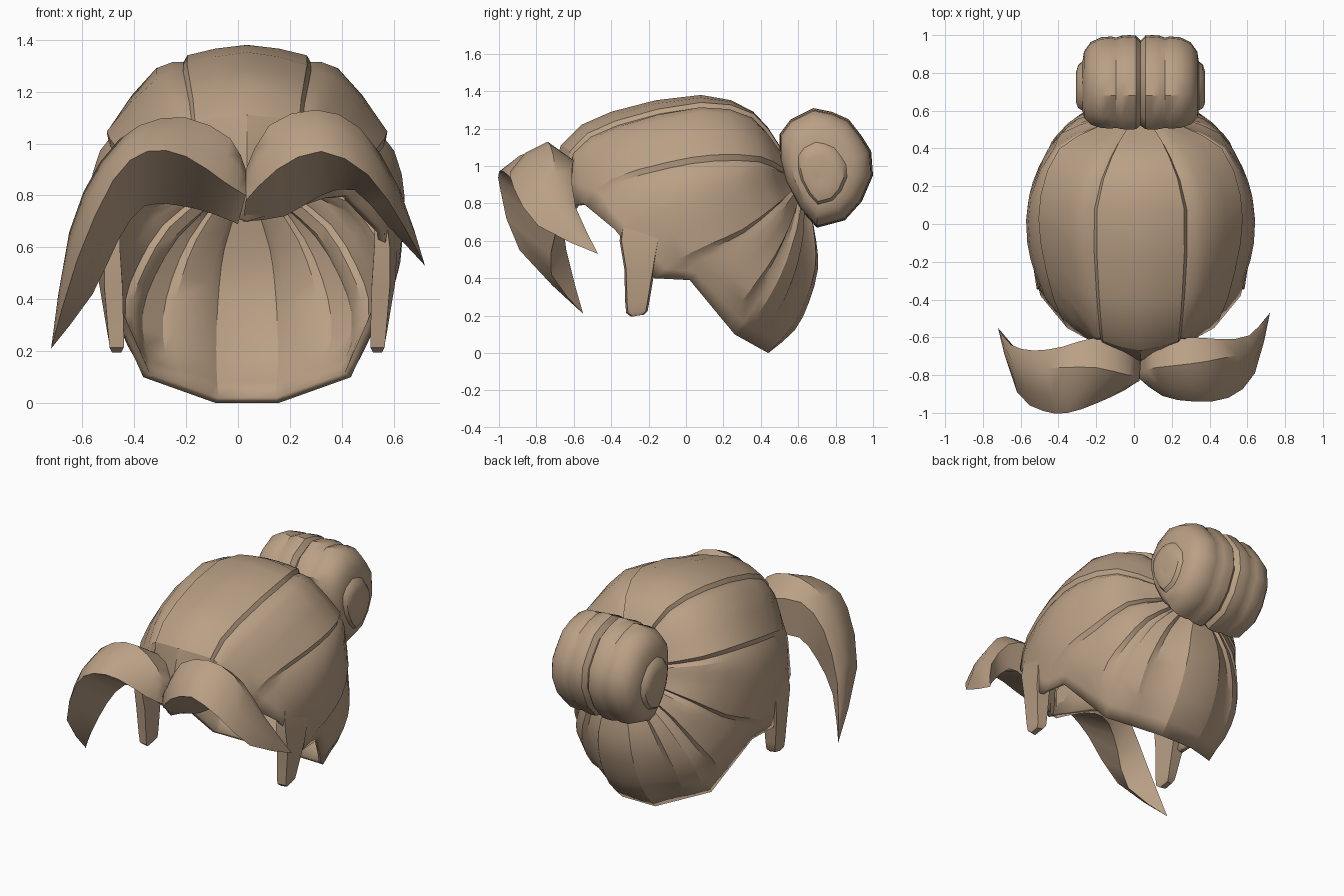
import bpy, bmesh, math
from mathutils import Vector as V

if "Cube" in bpy.data.objects:
    bpy.data.objects.remove(bpy.data.objects["Cube"])

CX = 0.035                       # hair is centred slightly off the fringe
hair = bpy.data.materials.new("light_brown_hair")
hair.diffuse_color = (0.49, 0.35, 0.235, 1)
hair.use_nodes = True
hair.node_tree.nodes["Principled BSDF"].inputs["Base Color"].default_value = hair.diffuse_color


def finish(name, verts, faces, angle=30):
    me = bpy.data.meshes.new(name)
    me.from_pydata([tuple(v) for v in verts], [], faces)
    bm = bmesh.new()
    bm.from_mesh(me)
    bmesh.ops.remove_doubles(bm, verts=bm.verts, dist=0.0005)
    bmesh.ops.recalc_face_normals(bm, faces=bm.faces)
    bm.to_mesh(me)
    bm.free()
    me.materials.append(hair)
    ob = bpy.data.objects.new(name, me)
    bpy.context.collection.objects.link(ob)
    bpy.ops.object.select_all(action='DESELECT')
    ob.select_set(True)
    bpy.context.view_layer.objects.active = ob
    bpy.ops.object.shade_smooth_by_angle(angle=math.radians(angle))
    return ob


def loft(name, rings, caps=True, angle=30):
    """Skin a list of closed rings that have equal point counts."""
    n = len(rings[0])
    verts = [p for r in rings for p in r]
    faces = [(i * n + j, i * n + (j + 1) % n, (i + 1) * n + (j + 1) % n, (i + 1) * n + j)
             for i in range(len(rings) - 1) for j in range(n)]
    if caps:
        faces += [tuple(range(n)), tuple(range(len(verts) - n, len(verts)))]
    return finish(name, verts, faces, angle)


def spline(p0, p1, p2, p3, t):
    return 0.5 * (2 * p1 + (p2 - p0) * t + (2 * p0 - 5 * p1 + 4 * p2 - p3) * t * t
                  + (3 * p1 - p0 - 3 * p2 + p3) * t ** 3)


# --- Cap: strands run from the bun to the hairline, top centre round to nape
STRANDS = [
    [(0, .36, 1.29), (0, .08, 1.38), (0, -.4, 1.29), (0, -.67, 1.11), (0, -.75, .70)],
    [(.15, .36, 1.28), (.23, .08, 1.34), (.22, -.38, 1.24), (.20, -.62, 1.08), (.21, -.62, .76)],
    [(.24, .36, 1.24), (.35, .08, 1.29), (.33, -.35, 1.18), (.27, -.59, 1.03), (.30, -.60, .79)],
    [(.43, .40, 1.05), (.53, .15, 1.06), (.53, -.1, 1.02), (.46, -.40, .93), (.39, -.55, .80)],
    [(.45, .42, .90), (.59, .15, .83), (.60, -.1, .77), (.56, -.26, .70), (.53, -.38, .66)],
    [(.42, .48, .79), (.54, .30, .66), (.59, .12, .58), (.58, -.04, .50), (.55, -.17, .40)],
    [(.40, .50, .75), (.50, .36, .61), (.55, .20, .51), (.55, .10, .46), (.53, .02, .39)],
    [(.30, .58, .66), (.40, .52, .50), (.45, .45, .36), (.44, .36, .22), (.40, .26, .10)],
    [(.10, .69, .60), (.12, .69, .45), (.13, .64, .28), (.13, .56, .13), (.12, .44, .00)],
]
POLE, MID = V((0, .64, .93)), V((0, .05, .72))


def strand(j):
    j %= 17
    s = 1 if j <= 8 else -1
    pts = [V((s * x, y, z)) for x, y, z in STRANDS[j if j <= 8 else 17 - j]]
    return [POLE.lerp(pts[0], .5)] + pts


# lock edges and the grooves between them: (position, depth)
half = [(.5, 0), (1, 0), (1.15, .035), (1.5, .022), (2, 0), (2.5, 0), (3, 0), (3.1, .035),
        (3.3, .01), (3.65, 0), (4, 0), (4.5, 0), (5, 0), (5.25, .035), (5.7, .02), (6, 0),
        (6.4, 0), (6.75, 0), (6.87, .035), (7, .03), (7.1, 0), (7.4, 0), (7.5, .035),
        (7.85, .03), (8, 0)]
columns = [(0, 0)] + half + [(8.5, .01)] + [(17 - u, d) for u, d in reversed(half)]
lines = []
for u, d in columns:
    j = int(u)
    a, b, c, e = (strand(j + k) for k in (-1, 0, 1, 2))
    key = [spline(*q, u - j) for q in zip(a, b, c, e)]
    key[-1] = b[-1].lerp(c[-1], u - j)                # straight-cut hairline
    key = [2 * key[0] - key[1]] + key + [2 * key[-1] - key[-2]]
    line = [spline(*key[i:i + 4], t) for i in range(5) for t in (0, .5)] + [key[-2]]
    lines.append([MID + (p - MID) * (1 - d * (1 - (i / 10) ** 4)) + V((CX, 0, 0))
                  for i, p in enumerate(line)])       # grooves fade out at the hairline
rings = [[POLE + V((CX, 0, 0))] * len(lines)] + [list(r) for r in zip(*lines)]
cap = loft("hair_cap", rings, caps=False, angle=28)
mod = cap.modifiers.new("thickness", 'SOLIDIFY')
mod.thickness = 0.03
mod.offset = -1

# --- Sideburns: tapered locks in front of the ears
for side, label in ((1, "right"), (-1, "left")):
    secs = [(.72, -.34, -.12, .49, .535, .57), (.60, -.355, -.14, .49, .55, .58),
            (.45, -.33, -.165, .48, .55, .57), (.27, -.325, -.195, .475, .535, .54),
            (.215, -.32, -.205, .475, .53, .53), (.195, -.295, -.225, .485, .52, .52)]
    loft("sideburn_" + label, [[V((CX + side * x, y, z + dz)) for x, y, dz in
         ((xi, y0, 0), (xf, y0 + .01, 0), (xb, y1 - .01, .01), (xi, y1, .01))]
         for z, y0, y1, xi, xf, xb in secs], angle=35)

# --- Bun: a grooved roll across the back, with a curled knob at each end
prof = [(0, .90), (.025, .99), (.06, 1.0), (.10, .99), (.13, .955), (.155, .975), (.21, .96),
        (.265, .87), (.30, .70), (.308, .52), (.33, .46), (.342, .32), (.335, .05)]
prof = [(-x, r) for x, r in reversed(prof[1:])] + prof
outline = [(.50, 1.17), (.56, 1.25), (.68, 1.31), (.78, 1.29), (.87, 1.25), (.94, 1.16),
           (.99, 1.08), (1.0, .95), (.94, .81), (.85, .71), (.70, .67), (.61, .77),
           (.53, .92), (.50, 1.04)]
hub, knob = V((0, .75, .99)), V((0, .71, .93))
loft("bun", [[hub.lerp(knob, 1 - r) + (V((0, y, z)) - hub) * r + V((CX + x, 0, 0))
              for y, z in outline] for x, r in prof], angle=35)

# --- Fringe: two swept locks, rails are crest, front, bottom and back edges
RIGHT = [
    [(.03, -.78, .90), (.12, -.76, 1.07), (.30, -.74, 1.13), (.47, -.71, 1.06), (.62, -.66, .83)],
    [(.03, -.82, .78), (.15, -.91, .90), (.32, -.94, .97), (.50, -.92, .88), (.64, -.79, .68)],
    [(.02, -.72, .70), (.18, -.66, .72), (.32, -.62, .80), (.45, -.62, .82), (.58, -.62, .68)],
    [(.04, -.68, .85), (.13, -.63, 1.0), (.30, -.60, 1.03), (.46, -.61, .98), (.61, -.59, .78)],
]
LEFT = [
    [(.03, -.80, .90), (-.03, -.80, 1.02), (-.20, -.76, 1.10), (-.38, -.76, 1.07),
     (-.53, -.76, .93), (-.65, -.72, .66)],
    [(.03, -.82, .80), (-.05, -.88, .85), (-.20, -.95, .95), (-.35, -1.0, .97),
     (-.48, -.99, .86), (-.62, -.89, .55)],
    [(.00, -.72, .69), (-.10, -.66, .73), (-.22, -.62, .76), (-.36, -.66, .76),
     (-.46, -.70, .63), (-.56, -.72, .42)],
    [(.03, -.68, .85), (-.05, -.64, .98), (-.20, -.60, 1.0), (-.38, -.65, 1.0),
     (-.53, -.67, .85), (-.65, -.64, .55)],
]
for label, rails, tip in (("right", RIGHT, (.72, -.47, .53)), ("left", LEFT, (-.72, -.55, .21))):
    rings = [[V(p) for p in r] for r in zip(*rails)] + [[V(tip)] * 4]
    smooth = []
    for i in range(len(rings) - 1):
        q = [rings[max(i - 1, 0)], rings[i], rings[i + 1], rings[min(i + 2, len(rings) - 1)]]
        smooth += [[spline(*p, t) for p in zip(*q)] for t in (0, .5)]
    # round the outer face between the crest and the front edge
    smooth = [[r[0], r[0].lerp(r[1], .5) + V((0, -.02, .02)), r[1], r[2], r[3]]
              for r in smooth + [rings[-1]]]
    smooth[-1] = [V(tip)] * 5
    loft("fringe_" + label, smooth, angle=40)
